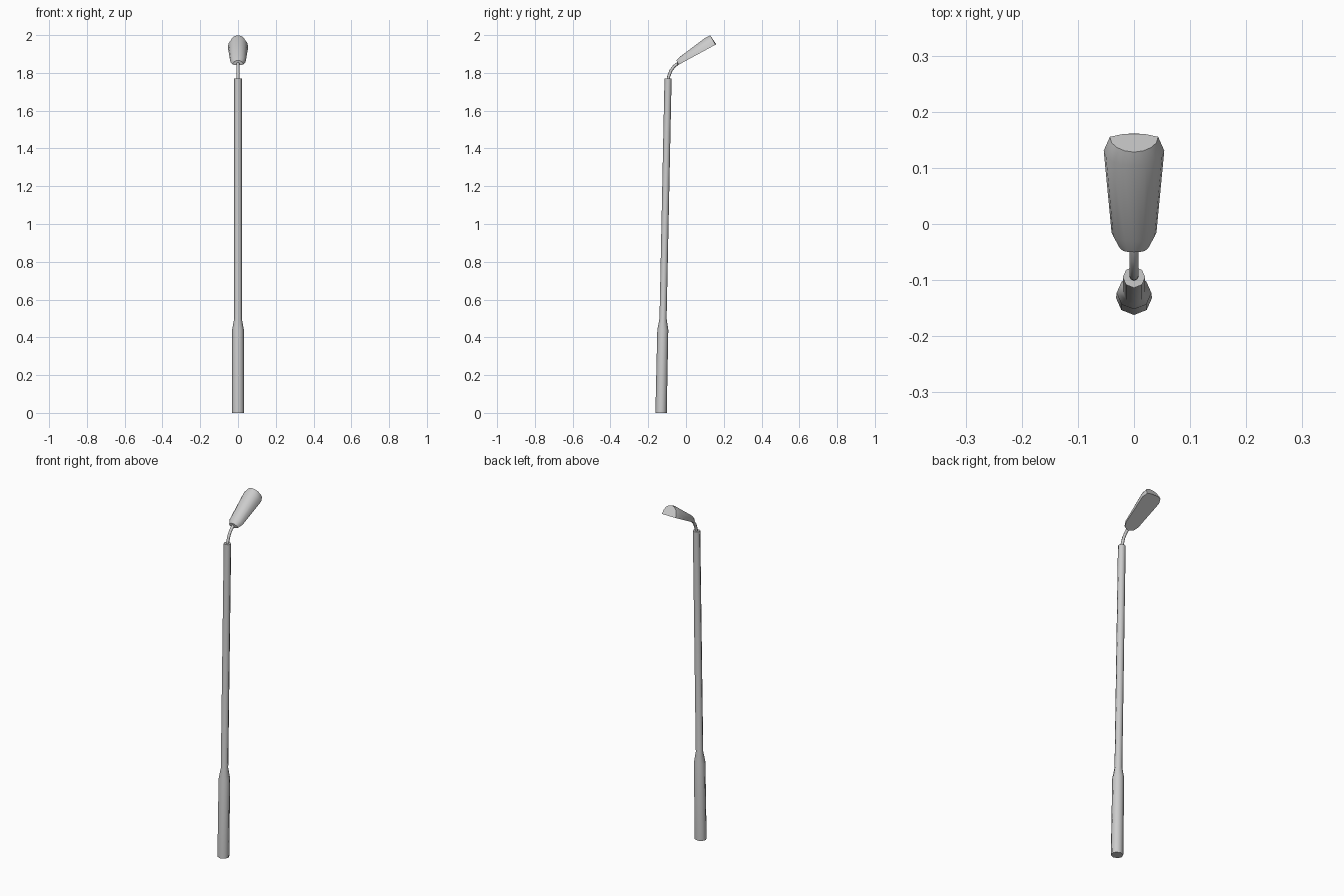
import bpy, bmesh
from math import sin, cos, pi, radians
from mathutils import Vector

if "Cube" in bpy.data.objects:
    bpy.data.objects.remove(bpy.data.objects["Cube"])


def loft(name, rings, angle):
    """Skin a list of equal-length point rings and cap both ends."""
    bm = bmesh.new()
    loops = [[bm.verts.new(p) for p in ring] for ring in rings]
    n = len(loops[0])
    for a, b in zip(loops, loops[1:]):
        for i in range(n):
            j = (i + 1) % n
            bm.faces.new((a[i], a[j], b[j], b[i]))
    bm.faces.new(loops[0][::-1])
    bm.faces.new(loops[-1])
    bmesh.ops.recalc_face_normals(bm, faces=bm.faces)
    me = bpy.data.meshes.new(name)
    bm.to_mesh(me)
    bm.free()
    ob = bpy.data.objects.new(name, me)
    bpy.context.collection.objects.link(ob)
    bpy.ops.object.select_all(action='DESELECT')
    ob.select_set(True)
    bpy.context.view_layer.objects.active = ob
    bpy.ops.object.shade_smooth_by_angle(angle=radians(angle))
    return ob


def octagon(y, z, r):
    return [(r * sin(i * pi / 4), y - 0.94 * r * cos(i * pi / 4), z) for i in range(8)]


# Leaning stepped pole: wide base sleeve, narrow shaft
pole = [(0, 0.032), (0.44, 0.031), (0.50, 0.020), (1.77, 0.020)]
loft("pole", [octagon(-0.132 + 0.0209 * z, z, r) for z, r in pole], 50)

# Thin curved arm from pole top into the lamp head
path = [(-0.095, 1.75), (-0.092, 1.78), (-0.080, 1.812), (-0.062, 1.836), (-0.035, 1.856), (-0.01, 1.868)]
rings = []
for k, p in enumerate(path):
    a, b = path[max(k - 1, 0)], path[min(k + 1, len(path) - 1)]
    t = Vector((0, b[0] - a[0], b[1] - a[1])).normalized()
    side = Vector((1, 0, 0))
    up = side.cross(t)
    rings.append([Vector((0, *p)) + 0.008 * (side * cos(i * pi / 4) + up * sin(i * pi / 4))
                  for i in range(8)])
loft("arm", rings, 50)

# Lamp head: domed top, flat underside, bowed ends, tilted upward
tilt = radians(28.5)


def head_section(u, w, h, bow):
    pts = [(w * cos(i * pi / 8), h * sin(i * pi / 8) ** 0.9 if 0 < i < 8 else 0) for i in range(9)]
    pts += [(-w / 2, 0), (0, 0), (w / 2, 0)]
    ring = []
    for x, v in pts:
        uu = u + bow * (1 - (x / w) ** 2) * (1 - v / h)
        ring.append((x, -0.045 + uu * cos(tilt) - v * sin(tilt),
                     1.84 + uu * sin(tilt) + v * cos(tilt)))
    return ring


loft("lamp_head", [head_section(*s) for s in (
    (0.008, 0.027, 0.026, -0.008),
    (0.034, 0.040, 0.034, 0),
    (0.200, 0.054, 0.058, 0),
    (0.228, 0.043, 0.057, 0.007))], 45)
